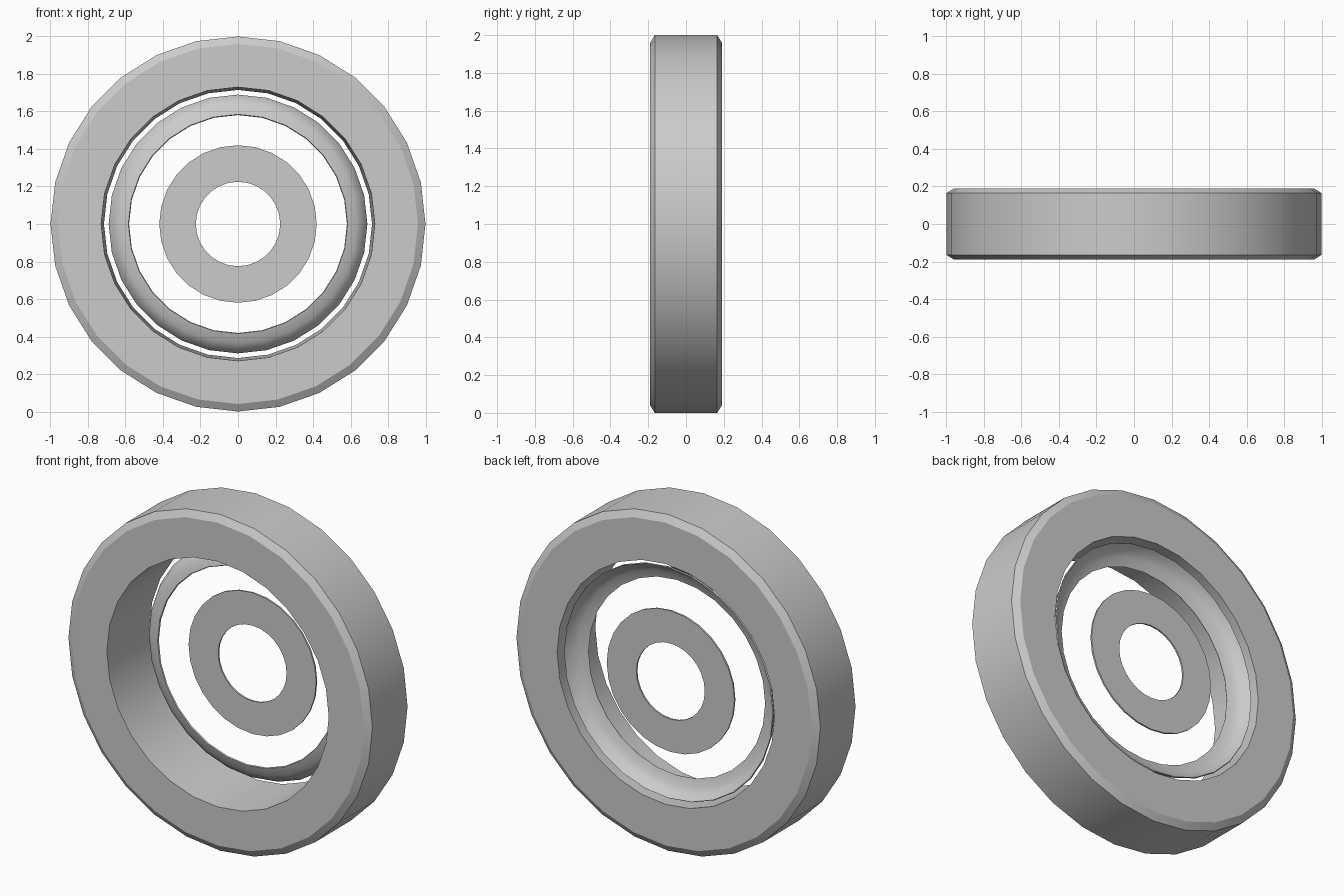
import bpy, bmesh, math

cube = bpy.data.objects.get("Cube")
if cube:
    bpy.data.objects.remove(cube, do_unlink=True)

CENTRE_Z = 1.0

grey = bpy.data.materials.new("plain grey")
grey.use_nodes = True
colour = (0.6, 0.6, 0.6, 1)
grey.diffuse_color = colour
grey.node_tree.nodes["Principled BSDF"].inputs["Base Color"].default_value = colour


def lathe(name, profile, sides):
    """Spin a closed (radius, y) profile around the front-to-back axis."""
    bm = bmesh.new()
    rings = []
    for i in range(sides):
        a = math.tau * i / sides
        rings.append([bm.verts.new((r * math.sin(a), y, CENTRE_Z + r * math.cos(a)))
                      for r, y in profile])
    n = len(profile)
    for i, ring in enumerate(rings):
        after = rings[(i + 1) % sides]
        for j in range(n):
            k = (j + 1) % n
            bm.faces.new((ring[j], ring[k], after[k], after[j]))
    bmesh.ops.recalc_face_normals(bm, faces=bm.faces)
    mesh = bpy.data.meshes.new(name)
    bm.to_mesh(mesh)
    bm.free()
    mesh.materials.append(grey)
    obj = bpy.data.objects.new(name, mesh)
    bpy.context.collection.objects.link(obj)
    bpy.ops.object.select_all(action="DESELECT")
    obj.select_set(True)
    bpy.context.view_layer.objects.active = obj
    bpy.ops.object.shade_smooth_by_angle(angle=math.radians(30))
    return obj


# Thick outer ring with chamfered rims and a slightly tapered bore
lathe("outer_ring", [(0.73, -0.19), (0.96, -0.19), (1.0, -0.165),
                     (1.0, 0.165), (0.96, 0.19), (0.715, 0.19)], 28)

# Thin curved lip set into the back of the bore
lip = [(0.585, 0.08), (0.635, 0.095), (0.67, 0.12), (0.69, 0.16)]
lathe("inner_lip", lip + [(r - 0.004, y + 0.006) for r, y in reversed(lip)], 28)

# Flat washer in the middle
lathe("centre_washer", [(0.225, 0.135), (0.42, 0.135),
                        (0.42, 0.145), (0.225, 0.145)], 28)
